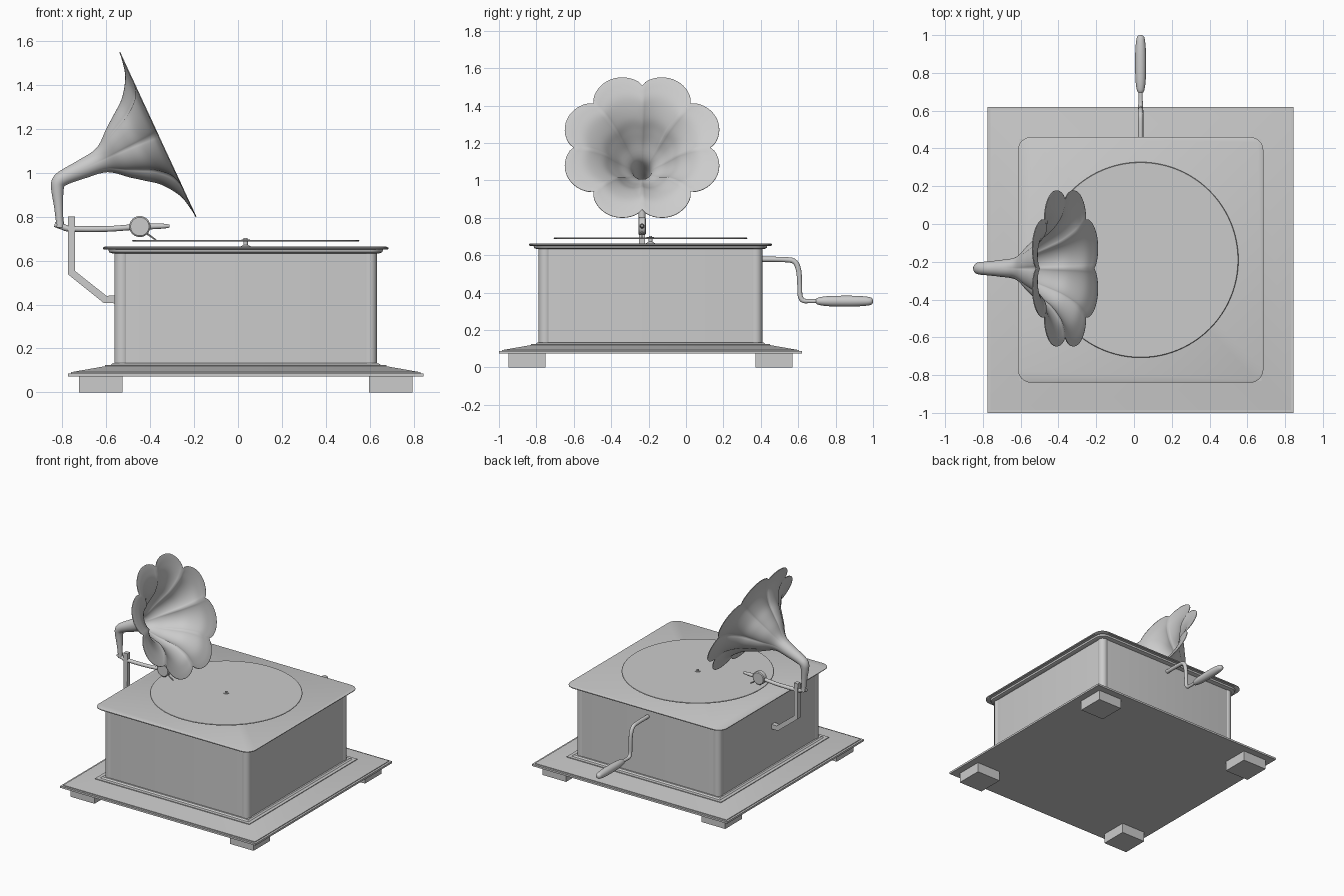
import bpy, bmesh, math
from mathutils import Vector

if "Cube" in bpy.data.objects:
    bpy.data.objects.remove(bpy.data.objects["Cube"])

CX, CY = 0.035, -0.19      # cabinet centre
HY = -0.235                # plane of horn and arm


def finish(name, bm, angle=35):
    bmesh.ops.recalc_face_normals(bm, faces=bm.faces)
    me = bpy.data.meshes.new(name)
    bm.to_mesh(me)
    bm.free()
    ob = bpy.data.objects.new(name, me)
    bpy.context.collection.objects.link(ob)
    bpy.ops.object.select_all(action='DESELECT')
    ob.select_set(True)
    bpy.context.view_layer.objects.active = ob
    bpy.ops.object.shade_smooth_by_angle(angle=math.radians(angle))
    return ob


def loft(name, rings, caps=True, angle=35):
    bm = bmesh.new()
    vs = [[bm.verts.new(p) for p in ring] for ring in rings]
    n = len(vs[0])
    for a, b in zip(vs, vs[1:]):
        for i in range(n):
            j = (i + 1) % n
            bm.faces.new((a[i], a[j], b[j], b[i]))
    if caps:
        bm.faces.new(vs[0])
        bm.faces.new(vs[-1])
    return finish(name, bm, angle)


def square(h, z, r=0, seg=6):
    """Square outline of half size h, with corner radius r."""
    if r == 0:
        seg = 0
    pts = []
    for k, (sx, sy) in enumerate(((1, 1), (-1, 1), (-1, -1), (1, -1))):
        for i in range(seg + 1):
            a = math.radians(90 * k + (90 * i / seg if seg else 0))
            pts.append((CX + sx * (h - r) + r * math.cos(a),
                        CY + sy * (h - r) + r * math.sin(a), z))
    return pts


def squares(name, profile):
    return loft(name, [square(*p) for p in profile])


def lathe(name, profile, x=CX, y=CY, n=96):
    return loft(name, [[(x + r * math.cos(2 * math.pi * i / n),
                         y + r * math.sin(2 * math.pi * i / n), z)
                        for i in range(n)] for r, z in profile])


def smooth(pts, n):
    """Catmull-Rom subdivision of tuples."""
    out = []
    for i in range(len(pts) - 1):
        p = [pts[max(0, min(len(pts) - 1, i + k))] for k in (-1, 0, 1, 2)]
        for s in range(n):
            t = s / n
            out.append(tuple(0.5 * (2 * b + (c - a) * t + (2 * a - 5 * b + 4 * c - d) * t ** 2
                                    + (3 * b - a - 3 * c + d) * t ** 3)
                             for a, b, c, d in zip(*p)))
    return out + [tuple(pts[-1])]


def sweep(name, path, binormal, place, n=20, phase=0, caps=True, angle=35):
    """Sweep circles along a planar path of (u, z, radius[, lobe depth])."""
    b = Vector(binormal)
    pos = [place(p[0], p[1]) for p in path]
    rings = []
    for i, p in enumerate(path):
        t = Vector()
        if i > 0:
            t += (pos[i] - pos[i - 1]).normalized()
        if i < len(path) - 1:
            t += (pos[i + 1] - pos[i]).normalized()
        nor = t.normalized().cross(b)
        amp = p[3] if len(p) > 3 else 0
        ring = []
        for k in range(n):
            a = 2 * math.pi * k / n + phase
            r = p[2] * (1 + amp * abs(math.sin(4 * a)) ** 0.7)
            ring.append(pos[i] + r * (math.cos(a) * nor + math.sin(a) * b))
        rings.append(ring)
    return loft(name, rings, caps, angle)


def in_xz(u, z):
    return Vector((u, HY, z))


def in_yz(u, z):
    return Vector((CX, u, z))


# Cabinet: feet, sloping plinth, body, corner posts, lid
for i, (sx, sy) in enumerate(((1, 1), (-1, 1), (-1, -1), (1, -1))):
    bm = bmesh.new()
    bmesh.ops.create_cube(bm, size=1)
    for v in bm.verts:
        v.co = (CX + sx * 0.66 + v.co.x * 0.197, CY + sy * 0.66 + v.co.y * 0.197,
                0.0365 + v.co.z * 0.073)
    finish(f"foot_{i + 1}", bm)
    lathe(f"corner_post_{i + 1}", [(0.035, 0.12), (0.035, 0.64)],
          CX + sx * 0.563, CY + sy * 0.563, 24)

squares("plinth", [(0.81, 0.073), (0.81, 0.087), (0.795, 0.087), (0.795, 0.092),
                   (0.64, 0.119), (0.64, 0.124), (0.615, 0.124), (0.605, 0.133)])
squares("cabinet_body", [(0.593, 0.12, 0.045), (0.593, 0.645, 0.045)])
squares("lid", [(0.605, 0.632, 0.05), (0.622, 0.638, 0.06), (0.625, 0.65, 0.06),
                (0.645, 0.65, 0.07), (0.65, 0.654, 0.07), (0.65, 0.659, 0.07),
                (0.642, 0.663, 0.07)])

# Turntable, record and spindle
lathe("turntable_hub", [(0.03, 0.66), (0.01, 0.672), (0.01, 0.69)], n=24)
lathe("record", [(0.515, 0.687), (0.518, 0.69), (0.515, 0.693)])
lathe("spindle", [(0.02, 0.69), (0.02, 0.696), (0.009, 0.696), (0.009, 0.703)], n=24)

# Winding crank at the back
crank = [(0.39, 0.578, 0.014), (0.53, 0.576, 0.014), (0.58, 0.565, 0.014),
         (0.602, 0.52, 0.014), (0.608, 0.44, 0.013), (0.61, 0.385, 0.013),
         (0.625, 0.358, 0.013), (0.66, 0.354, 0.011), (0.71, 0.354, 0.011)]
sweep("crank_rod", smooth(crank, 5), (1, 0, 0), in_yz)
grip = [(0.695, 0.354, 0.012), (0.71, 0.354, 0.02), (0.76, 0.354, 0.027), (0.84, 0.354, 0.029),
        (0.92, 0.354, 0.028), (0.98, 0.354, 0.022), (0.996, 0.354, 0.014), (1.0, 0.354, 0.004)]
sweep("crank_grip", smooth(grip, 3), (1, 0, 0), in_yz)

# Bracket holding the arm
sweep("arm_bracket", [(-0.758, 0.80, 0.022), (-0.758, 0.545, 0.025),
                      (-0.605, 0.423, 0.025), (-0.54, 0.423, 0.025)],
      (0, 1, 0), in_xz, 4, math.pi / 4)

# Tone arm, sound box and needle
arm = [(-0.835, 0.764, 0.011), (-0.80, 0.755, 0.014), (-0.76, 0.745, 0.014),
       (-0.60, 0.744, 0.013), (-0.48, 0.752, 0.013), (-0.38, 0.756, 0.013),
       (-0.33, 0.757, 0.010), (-0.312, 0.757, 0.006)]
sweep("tone_arm", smooth(arm, 4), (0, 1, 0), in_xz)
loft("sound_box", [[(-0.447 + r * math.cos(a), HY + y, 0.755 + r * math.sin(a))
                    for a in [2 * math.pi * k / 40 for k in range(40)]]
                   for r, y in ((0.042, -0.02), (0.048, -0.015), (0.048, 0.015), (0.042, 0.02))])
sweep("needle", [(-0.425, 0.73, 0.005), (-0.372, 0.693, 0.003)], (0, 1, 0), in_xz, 10)
sweep("horn_collar", [(-0.811, 0.75, 0.018), (-0.811, 0.778, 0.018)], (0, 1, 0), in_xz)

# Horn: bent neck opening into an eight-petalled bell
neck = [(-0.811, 0.765, 0.014, 0), (-0.817, 0.85, 0.019, 0), (-0.822, 0.92, 0.026, 0),
        (-0.816, 0.958, 0.031, 0), (-0.785, 0.982, 0.034, 0), (-0.71, 1.016, 0.042, 0)]
bell = [(-0.28, 0.058, 0.02), (-0.20, 0.116, 0.08), (-0.14, 0.156, 0.11), (-0.08, 0.20, 0.12),
        (-0.025, 0.268, 0.15), (-0.006, 0.325, 0.18), (0.0, 0.365, 0.19)]
horn = neck + [(-0.365 + 0.907 * s, 1.175 + 0.42 * s, r, a) for s, r, a in bell]
ob = sweep("horn", smooth(horn, 5), (0, 1, 0), in_xz, 128, 0, False, 60)
mod = ob.modifiers.new("thickness", 'SOLIDIFY')
mod.thickness = 0.004
mod.offset = 0
